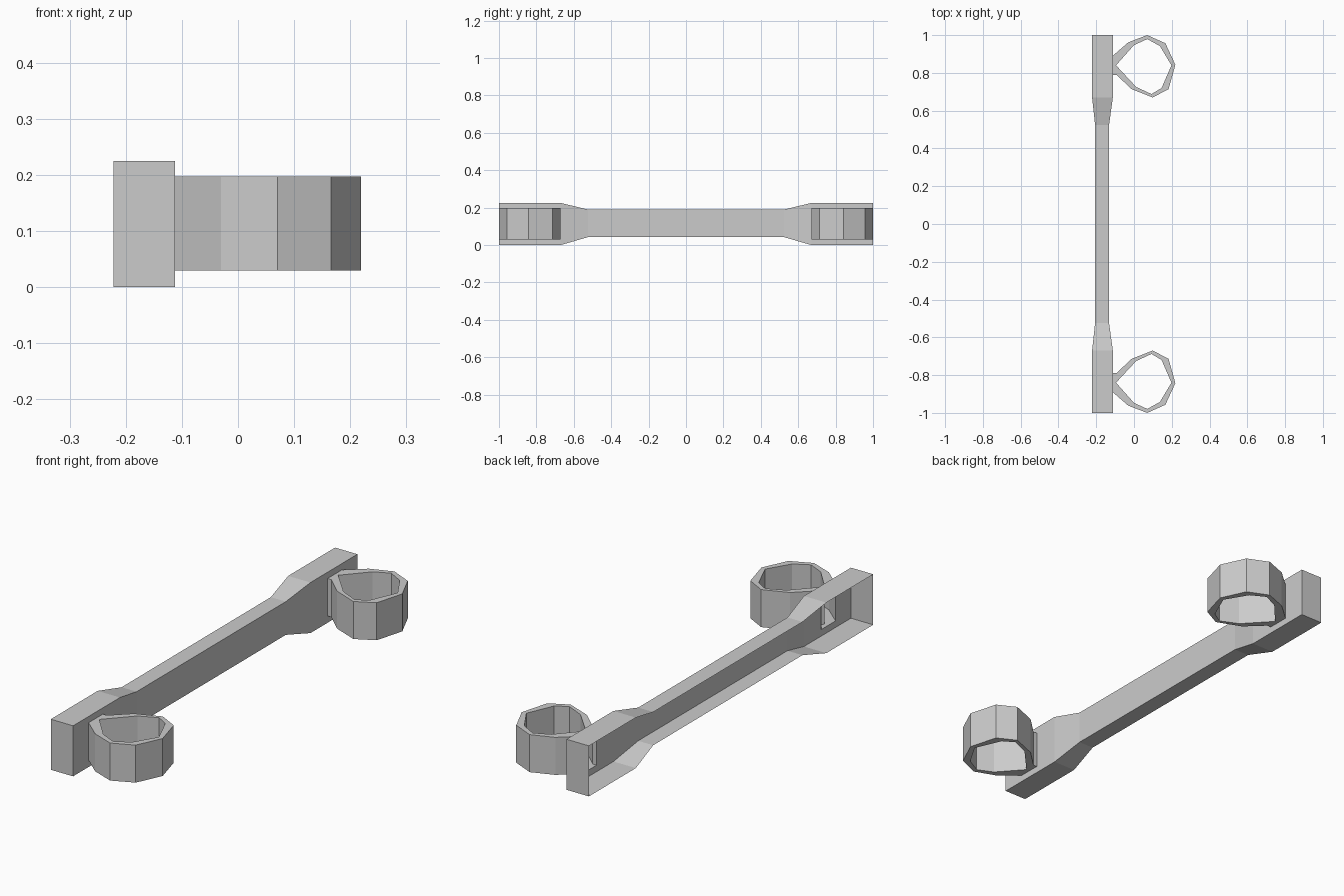
import bpy, bmesh

if "Cube" in bpy.data.objects:
    bpy.data.objects.remove(bpy.data.objects["Cube"])

RING_LOW, RING_HIGH = 0.03, 0.197


def finish(name, bm):
    """Turn a half model into an object mirrored across the bar centre."""
    bmesh.ops.recalc_face_normals(bm, faces=bm.faces)
    mesh = bpy.data.meshes.new(name)
    bm.to_mesh(mesh)
    bm.free()
    obj = bpy.data.objects.new(name, mesh)
    bpy.context.collection.objects.link(obj)
    mirror = obj.modifiers.new("other_end", 'MIRROR')
    mirror.use_axis = (False, True, False)
    return obj


# Hollow bar, open at the back, with a slot where each ring joins
# station: y, back x, front x, bottom z, slot bottom, slot top, top z
mid = (-0.206, -0.132, 0.042, 0.07, 0.16, 0.19)
end = (-0.222, -0.112, 0.0, RING_LOW, RING_HIGH, 0.225)
stations = [(0.0, mid), (0.525, mid), (0.67, end), (0.79, end), (0.89, end), (1.0, end)]
bm = bmesh.new()
rows = []
for y, (back, front, low, slot_low, slot_high, high) in stations:
    section = [(back, low), (front, low), (front, slot_low),
               (front, slot_high), (front, high), (back, high)]
    rows.append([bm.verts.new((x, y, z)) for x, z in section])
for i, (a, b) in enumerate(zip(rows, rows[1:])):
    for j in range(5):
        if (i, j) != (3, 2):  # leave the ring slot open
            bm.faces.new((a[j], a[j + 1], b[j + 1], b[j]))
bm.faces.new(rows[-1])
finish("bar", bm)

# Faceted ring with a neck opening into the bar
outer = [(-0.113, 0.89), (-0.03, 0.962), (0.07, 1.0), (0.166, 0.957), (0.219, 0.843),
         (0.183, 0.714), (0.099, 0.67), (-0.013, 0.714), (-0.093, 0.79), (-0.113, 0.79)]
inner = [(-0.095, 0.84), (0.0, 0.947), (0.07, 0.979), (0.137, 0.942),
         (0.198, 0.84), (0.146, 0.72), (0.093, 0.688), (0.012, 0.725)]
bm = bmesh.new()
loops = {}
for z in (RING_LOW, RING_HIGH):
    edges = []
    for key, outline in (("outer", outer), ("inner", inner)):
        verts = [bm.verts.new((x, y, z)) for x, y in outline]
        loops[key, z] = verts
        edges += [bm.edges.new((verts[k - 1], verts[k])) for k in range(len(verts))]
    bmesh.ops.triangle_fill(bm, edges=edges, use_beauty=True)
for key in ("outer", "inner"):
    low, high = loops[key, RING_LOW], loops[key, RING_HIGH]
    for k in range(1 if key == "outer" else 0, len(low)):  # skip the open neck
        bm.faces.new((low[k - 1], low[k], high[k], high[k - 1]))
finish("ring", bm)
